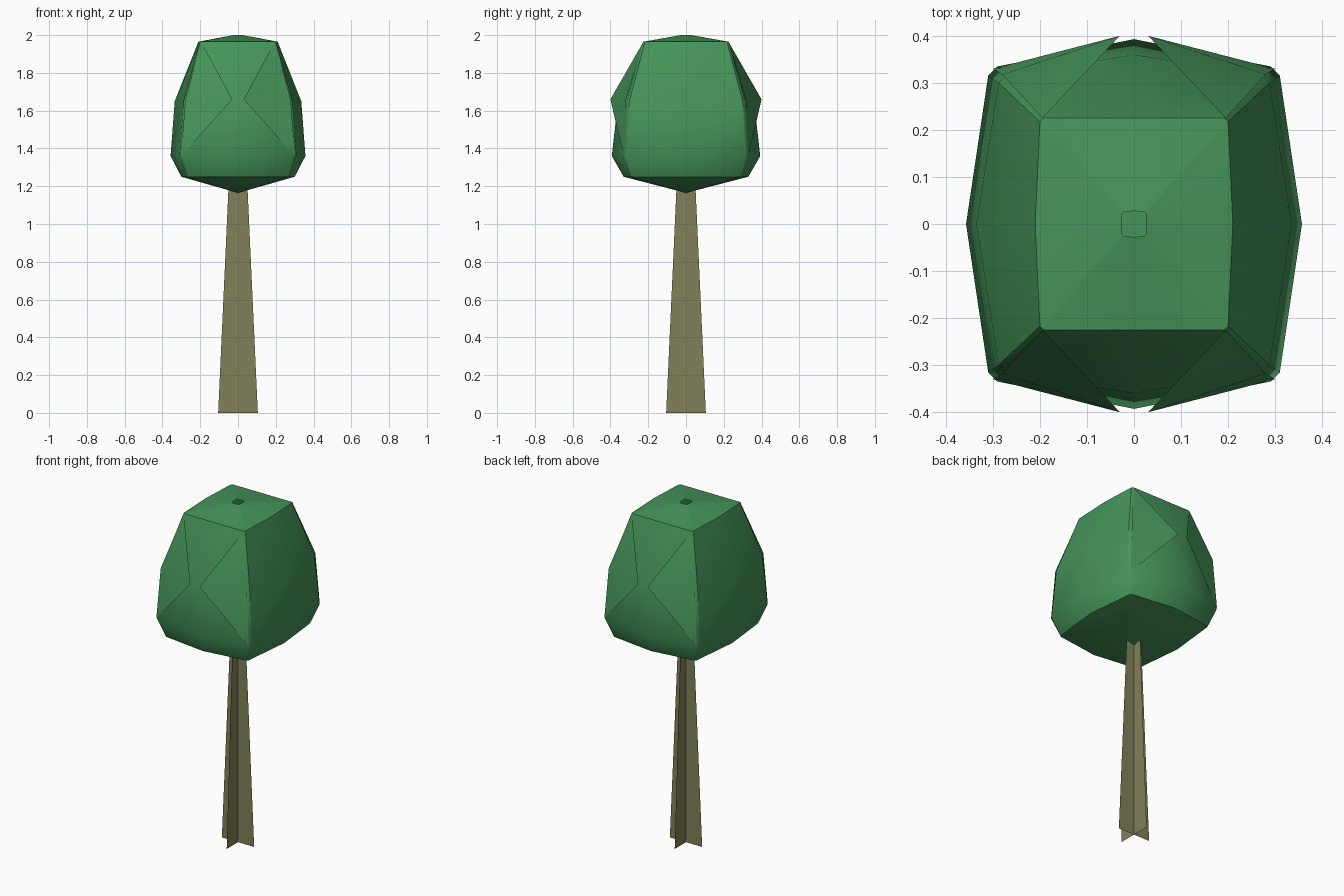
import bpy, math

if "Cube" in bpy.data.objects:
    bpy.data.objects.remove(bpy.data.objects["Cube"])


def material(name, rgb):
    m = bpy.data.materials.new(name)
    m.diffuse_color = (*rgb, 1)
    m.use_nodes = True
    m.node_tree.nodes["Principled BSDF"].inputs["Base Color"].default_value = m.diffuse_color
    return m


def add_mesh(name, verts, faces, mat, smooth=False):
    me = bpy.data.meshes.new(name)
    me.from_pydata(verts, [], faces)
    me.update()
    ob = bpy.data.objects.new(name, me)
    bpy.context.collection.objects.link(ob)
    me.materials.append(mat)
    if smooth:
        bpy.ops.object.select_all(action='DESELECT')
        ob.select_set(True)
        bpy.context.view_layer.objects.active = ob
        bpy.ops.object.shade_smooth_by_angle(angle=math.radians(35))
    return ob


bark = material("bark", (0.22, 0.22, 0.10))
leaf = material("leaf", (0.06, 0.30, 0.10))

# trunk: two crossed tapered sheets
for name, dx, dy in (("trunk_sheet_wide", 1, 0), ("trunk_sheet_deep", 0, 1)):
    pts = [(r * dx, r * dy, z) for r, z in
           ((-0.105, 0), (0.105, 0), (0.05, 1.2), (-0.05, 1.2))]
    add_mesh(name, pts, [(0, 1, 2, 3)], bark)

# crown: rings of z, corner x, corner y, middle x, middle y, corner chamfer
rings = [
    (1.25, 0.27, 0.295, 0.30, 0.33, 0.01),
    (1.36, 0.31, 0.335, 0.357, 0.393, 0.02),
    (1.65, 0.288, 0.315, 0.335, 0.36, 0.015),
    (1.965, 0.20, 0.225, 0.21, 0.225, 0.008),
    (2.0, 0.025, 0.025, 0.025, 0.028, 0.003),
]
verts, faces = [], []
for z, cx, cy, mx, my, c in rings:
    quarter = [(mx, 0), (cx, cy - c), (cx - c, cy), (0, my)]
    ring = quarter + [(-x, y) for x, y in quarter[2::-1]]
    ring += [(-x, -y) for x, y in quarter[1:]]
    ring += [(x, -y) for x, y in quarter[2:0:-1]]
    n = len(ring)
    verts += [(x, y, z) for x, y in ring]
for k in range(len(rings) - 1):
    for i in range(n):
        a, b = k * n + i, k * n + (i + 1) % n
        faces.append((a, b, b + n, a + n))
# pointed underside, small opening left at the top
verts.append((0, 0, 1.165))
faces += [((i + 1) % n, i, len(verts) - 1) for i in range(n)]
add_mesh("crown", verts, faces, leaf, True)

# leaf flaps folding over the front and back of the crown
for sx, hs in ((1, "right"), (-1, "left")):
    for sy, vs in ((1, "back"), (-1, "front")):
        pts = [(sx * x, sy * y, z) for x, y, z in
               ((0.195, 0.225, 1.965), (0.03, 0.40, 1.66),
                (0.30, 0.33, 1.36), (0.28, 0.318, 1.655))]
        tris = [(0, 1, 3), (1, 2, 3)]
        if sx * sy > 0:
            tris = [t[::-1] for t in tris]
        add_mesh(f"{vs}_{hs}_flap", pts, tris, leaf, True)
